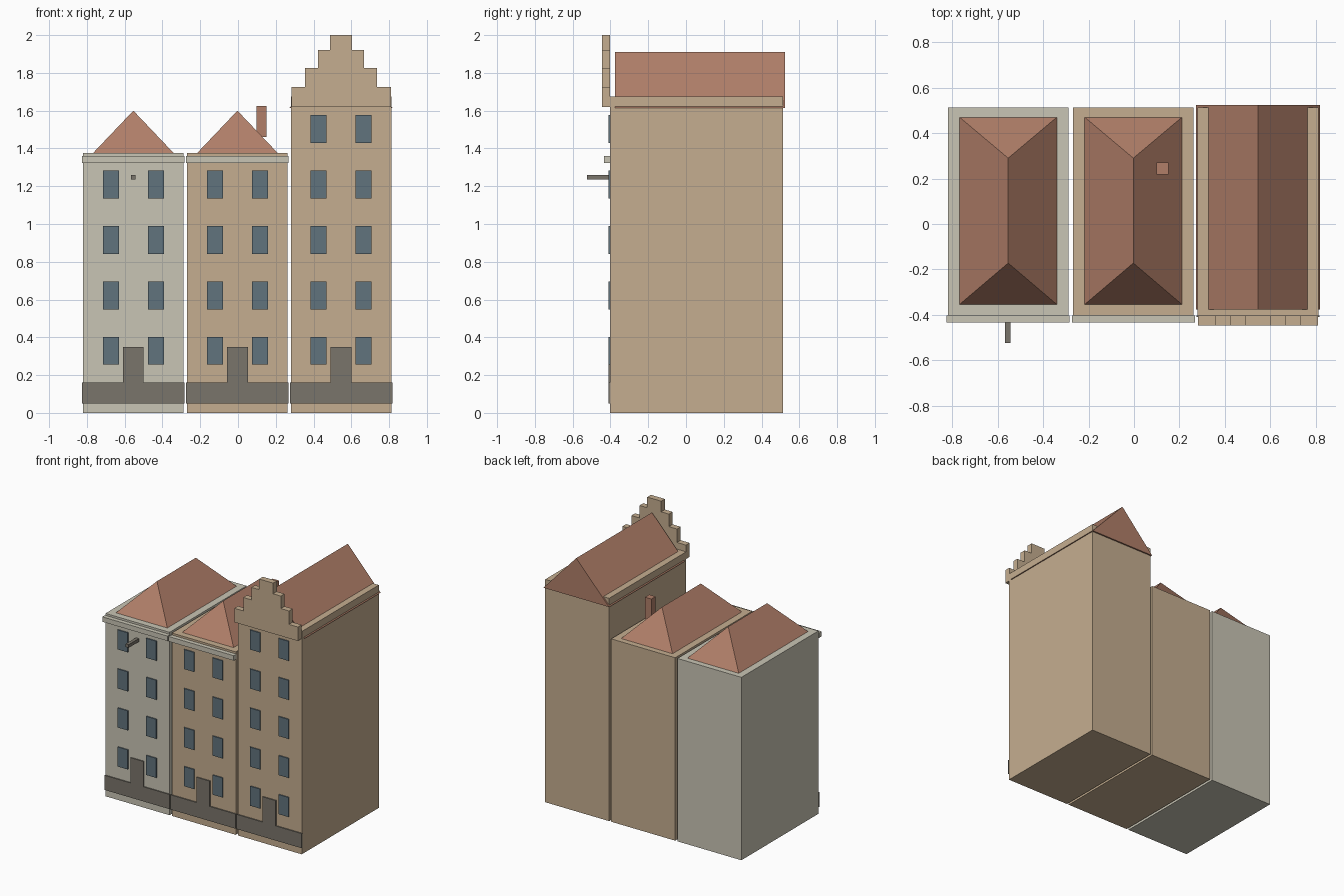
import bpy
import bmesh

if "Cube" in bpy.data.objects:
    bpy.data.objects.remove(bpy.data.objects["Cube"])


def material(name, hex_code):
    rgb = [int(hex_code[i:i + 2], 16) / 255 for i in (0, 2, 4)]
    color = [c / 12.92 if c <= 0.04045 else ((c + 0.055) / 1.055) ** 2.4 for c in rgb] + [1]
    mat = bpy.data.materials.new(name)
    mat.use_nodes = True
    mat.diffuse_color = color
    mat.node_tree.nodes["Principled BSDF"].inputs["Base Color"].default_value = color
    return mat


CREAM = material("cream plaster", "C9C5B5")
TAN = material("tan plaster", "C5AE90")
TILE = material("red roof tile", "B17F69")
STONE = material("grey stone", "7A756B")
GLASS = material("blue grey glass", "61737D")


def finish(name, bm, mat):
    bmesh.ops.recalc_face_normals(bm, faces=bm.faces[:])
    mesh = bpy.data.meshes.new(name)
    bm.to_mesh(mesh)
    bm.free()
    mesh.materials.append(mat)
    obj = bpy.data.objects.new(name, mesh)
    bpy.context.collection.objects.link(obj)
    return obj


def box(name, x, y, z, mat):
    """Box from (min, max) ranges on each axis."""
    bm = bmesh.new()
    bmesh.ops.create_cube(bm, size=1)
    for v in bm.verts:
        v.co = [r[0] if c < 0 else r[1] for c, r in zip(v.co, (x, y, z))]
    return finish(name, bm, mat)


def extrude_front(name, outline, y, mat):
    """Push an (x, z) outline through a y range."""
    bm = bmesh.new()
    face = bm.faces.new([bm.verts.new((px, y[0], pz)) for px, pz in outline])
    new = bmesh.ops.extrude_face_region(bm, geom=[face])["geom"]
    moved = [v for v in new if isinstance(v, bmesh.types.BMVert)]
    bmesh.ops.translate(bm, verts=moved, vec=(0, y[1] - y[0], 0))
    return finish(name, bm, mat)


def ridge_roof(name, cx, half, y, ridge_y, z, mat):
    """Pitched roof; hipped when the ridge is shorter than the base."""
    bm = bmesh.new()
    a, b, c, d = [bm.verts.new((cx + sx * half, py, z[0]))
                  for sx, py in ((-1, y[0]), (1, y[0]), (1, y[1]), (-1, y[1]))]
    e, f = [bm.verts.new((cx, py, z[1])) for py in ridge_y]
    for loop in ((a, b, e), (b, c, f, e), (c, d, f), (d, a, e, f), (d, c, b, a)):
        bm.faces.new(loop)
    return finish(name, bm, mat)


FRONT, BACK = -0.402, 0.513
SKIN = (FRONT - 0.008, FRONT)


def house(name, cx, top, floors, wall):
    half = 0.266
    box(name + "_walls", (cx - half, cx + half), (FRONT, BACK), (0, top), wall)

    # Stone plinth and door in one outline
    w, d = half + 0.005, 0.055
    low, mid, high = 0.05, 0.16, 0.35
    extrude_front(name + "_plinth_and_door",
                  [(cx - w, low), (cx + w, low), (cx + w, mid), (cx + d, mid),
                   (cx + d, high), (cx - d, high), (cx - d, mid), (cx - w, mid)],
                  SKIN, STONE)

    # Two windows on each floor
    for floor in range(floors):
        z = 0.255 + floor * 0.2935
        for side, label in ((-1, "right"), (1, "left")):
            x = cx + side * 0.119
            box(f"{name}_window_{floor + 1}_{label}", (x - 0.042, x + 0.042),
                SKIN, (z, z + 0.147), GLASS)


# Two lower houses with hipped roofs and front cornices
for name, cx, wall in (("cream_house", -0.554, CREAM), ("tan_house", -0.003, TAN)):
    house(name, cx, 1.375, 4, wall)
    box(name + "_cornice", (cx - 0.271, cx + 0.271), (-0.434, FRONT), (1.323, 1.36), CREAM)
    ridge_roof(name + "_roof", cx, 0.214, (-0.354, 0.47), (-0.172, 0.29), (1.375, 1.6), TILE)

# Hoist beam and chimney
box("hoist_beam", (-0.567, -0.543), (-0.524, FRONT), (1.236, 1.26), STONE)
box("chimney", (0.099, 0.152), (0.219, 0.27), (1.46, 1.625), TILE)

# Tall house with a pitched roof set between its wall tops
CX = 0.546
house("tall_house", CX, 1.675, 5, TAN)
ridge_roof("tall_house_roof", CX, 0.273, (-0.376, 0.524), (-0.376, 0.524), (1.615, 1.91), TILE)

# Stepped gable: half profile mirrored about the centre
steps = [(0.264, 1.725), (0.19, 1.826), (0.122, 1.92), (0.058, 2.0)]
right_half, base = [], 1.62
for width, height in steps:
    right_half += [(width, base), (width, height)]
    base = height
outline = [(CX + x, z) for x, z in right_half]
outline += [(CX - x, z) for x, z in reversed(right_half)]
extrude_front("stepped_gable", outline, (-0.446, FRONT), TAN)
